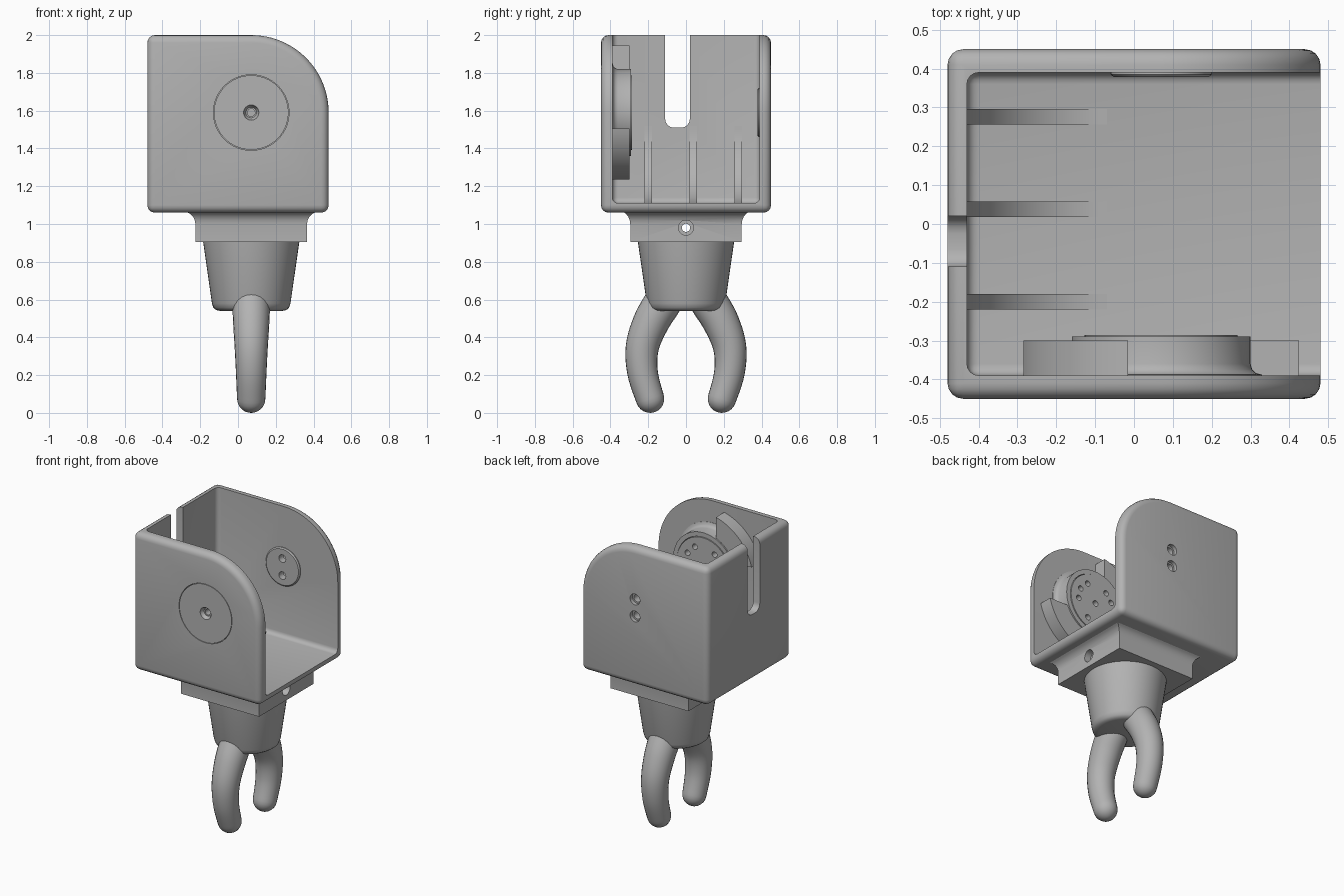
import bpy, bmesh, math
from mathutils import Vector

if "Cube" in bpy.data.objects:
    bpy.data.objects.remove(bpy.data.objects["Cube"], do_unlink=True)

GREY = (0.45, 0.45, 0.45, 1)
mat = bpy.data.materials.new("grey plastic")
mat.use_nodes = True
mat.diffuse_color = GREY
mat.node_tree.nodes["Principled BSDF"].inputs["Base Color"].default_value = GREY

CX, CZ = 0.07, 1.59      # pivot axis shared by both side walls


def loft(name, rings, bevel=0.0, segs=4):
    """Skin a list of equal-length point rings and cap both ends."""
    bm = bmesh.new()
    vs = [[bm.verts.new(p) for p in r] for r in rings]
    n = len(vs[0])
    for a, b in zip(vs, vs[1:]):
        for i in range(n):
            j = (i + 1) % n
            bm.faces.new((a[i], a[j], b[j], b[i]))
    bm.faces.new(vs[0])
    bm.faces.new(vs[-1])
    bmesh.ops.recalc_face_normals(bm, faces=bm.faces[:])
    if bevel:
        sharp = [e for e in bm.edges if e.calc_face_angle(0) > 0.5]
        bmesh.ops.bevel(bm, geom=sharp, offset=bevel, segments=segs,
                        profile=0.5, affect='EDGES', clamp_overlap=True)
    me = bpy.data.meshes.new(name)
    bm.to_mesh(me)
    bm.free()
    ob = bpy.data.objects.new(name, me)
    bpy.context.collection.objects.link(ob)
    me.materials.append(mat)
    return ob


def prism(name, pts, y0, y1, bevel=0.0):
    return loft(name, [[(x, y, z) for x, z in pts] for y in (y0, y1)], bevel)


def box(name, lo, hi, bevel=0.0):
    pts = [(lo[0], lo[2]), (hi[0], lo[2]), (hi[0], hi[2]), (lo[0], hi[2])]
    return prism(name, pts, lo[1], hi[1], bevel)


def turned(name, profile, axis, centre, n=48):
    """Revolve (radius, distance along axis) pairs."""
    rings = []
    for r, h in profile:
        ring = []
        for i in range(n):
            t = math.tau * i / n
            c, s = r * math.cos(t), r * math.sin(t)
            off = {'X': (h, c, s), 'Y': (c, h, s), 'Z': (c, s, h)}[axis]
            ring.append(Vector(centre) + Vector(off))
        rings.append(ring)
    return loft(name, rings)


def cut(ob, *cutters):
    """Subtract the cutters, then delete them."""
    for c in cutters:
        c.hide_render = True
        m = ob.modifiers.new("cut", 'BOOLEAN')
        m.operation, m.solver, m.object = 'DIFFERENCE', 'EXACT', c
        bpy.context.view_layer.objects.active = ob
        bpy.ops.object.modifier_apply(modifier=m.name)
        bpy.data.objects.remove(c, do_unlink=True)


def arc(cx, cz, rx, rz, a0, a1, n=20):
    ts = [math.radians(a0 + (a1 - a0) * i / n) for i in range(n + 1)]
    return [(cx + rx * math.cos(t), cz + rz * math.sin(t)) for t in ts]


def hole(r, y0, y1, dx=0, dz=0, n=24):
    return turned("hole_cutter", [(r, y0), (r, y1)], 'Y', (CX + dx, 0, CZ + dz), n)


# Open bracket: rounded block hollowed out, with a cable slot in the -x wall
outline = [(-0.48, 1.06), (0.48, 1.06)] + arc(CX, CZ, 0.41, 0.41, 0, 90, 24) + [(-0.48, 2.0)]
bracket = prism("bracket", outline, -0.45, 0.45, 0.04)
cut(bracket,
    box("inside_cutter", (-0.43, -0.39, 1.11), (0.8, 0.39, 2.4), 0.03),
    box("slot_cutter", (-0.7, -0.11, 1.51), (-0.38, 0.02, 2.3), 0.045),
    hole(0.2, -0.6, -0.3, n=64))

# Gussets between the floor and the -x wall
gusset = [(-0.45, 1.08), (-0.45, 1.52)] + arc(-0.07, 1.52, 0.36, 0.41, 180, 270) + [(-0.07, 1.08)]
for i, y in enumerate((-0.20, 0.038, 0.276)):
    prism(f"gusset_{i + 1}", gusset, y - 0.02, y + 0.02)

# Boss inside the front wall with a filleted foot
boss = turned("front_boss", [(0.26, -0.41), (0.26, -0.388), (0.244, -0.384), (0.234, -0.374),
                             (0.23, -0.36), (0.23, -0.29)], 'Y', (CX, 0, CZ), 64)
cut(boss, hole(0.2, -0.6, -0.2, n=64))

# Drive disc set into the boss, with a countersunk centre hole and screw holes
disc = turned("drive_disc", [(0.197, -0.45), (0.197, -0.286)], 'Y', (CX, 0, CZ), 64)
cut(disc, hole(0.02, -0.6, -0.2),
    turned("sink_cutter", [(0.042, -0.46), (0.04, -0.445), (0.028, -0.425)], 'Y', (CX, 0, CZ), 24))
for a in (62, 28, 129, -4, -63, -120, 158):
    t = math.radians(a)
    cut(disc, hole(0.019, -0.35, -0.2, 0.135 * math.cos(t), 0.135 * math.sin(t), 16))

# Two stop blocks on opposite quadrants around the boss
stop = [(0.085, 0.2), (0.155, 0.155), (0.2, 0.085)] + arc(0, 0, 0.365, 0.365, 13.5, 76.5)
for name, sx, sz in (("upper_stop", -1, 1), ("lower_stop", 1, -1)):
    prism(name, [(CX + sx * x, CZ + sz * z) for x, z in stop], -0.41, -0.30)

# Low pad inside the back wall, with two screw holes through pad and wall
pad = turned("back_pad", [(0.13, 0.42), (0.13, 0.385), (0.122, 0.378)], 'Y', (CX, 0, CZ))
for dz in (-0.058, 0.058):
    cut(pad, hole(0.026, 0.3, 0.6, dz=dz))
    cut(bracket, hole(0.026, 0.3, 0.6, dz=dz), hole(0.037, 0.425, 0.6, dz=dz))

# Mounting block under the bracket, flared where it meets the floor
flare = [(0, 0.905), (0, 1.0), (0.004, 1.02), (0.014, 1.04), (0.03, 1.055), (0.05, 1.065)]
rings = []
for d, z in flare:
    w, h = 0.295 + d, 0.295 + d * 0.8
    rings.append([(CX - w, -h, z), (CX + w, -h, z), (CX + w, h, z), (CX - w, h, z)])
block = loft("mounting_block", rings)
cut(block,
    turned("pin_cutter", [(0.022, -1), (0.022, 1)], 'X', (0, 0, 0.98), 24),
    turned("head_cutter", [(0.04, 0.32), (0.04, 0.6)], 'X', (0, 0, 0.98), 24))

# Tapered palm
palm = turned("palm", [(0.165, 0.54), (0.185, 0.544), (0.2, 0.556), (0.208, 0.58),
                       (0.255, 0.908)], 'Z', (CX, 0, 0))


def finger(name, side):
    """Curved round finger along (y, z, radius) points with a domed tip."""
    k = [(0.07, 0.68, 0.1), (0.12, 0.59, 0.1), (0.185, 0.48, 0.096), (0.231, 0.35, 0.088),
         (0.23, 0.215, 0.081), (0.19, 0.075, 0.075), (0.165, 0.02, 0.073)]
    k = [Vector(p) for p in k]
    path = []
    for i in range(1, len(k) - 2):
        a, b, c, d = k[i - 1:i + 3]
        for s in range(6):
            t = s / 6
            path.append(0.5 * (2 * b + (c - a) * t + (2 * a - 5 * b + 4 * c - d) * t * t
                               + (3 * b - a - 3 * c + d) * t ** 3))
    path = [k[0]] + path + [k[-2]]
    tip, way = path[-1], (path[-1] - path[-2])
    way.z = 0
    way.normalize()
    r = tip.z
    for a in (15, 30, 45, 60, 75, 86):
        t = math.radians(a)
        p = tip + way * r * math.sin(t)
        path.append(Vector((p.x, p.y, r * math.cos(t))))
    rings = []
    for i, p in enumerate(path):
        tan = path[min(i + 1, len(path) - 1)] - path[max(i - 1, 0)]
        ny, nz = Vector((-tan.y, tan.x)).normalized()
        ring = []
        for j in range(24):
            u = math.tau * j / 24
            c, s = p.z * math.cos(u), p.z * math.sin(u)
            ring.append((CX + c, side * (p.x + ny * s), p.y + nz * s))
        rings.append(ring)
    return loft(name, rings)


finger("front_finger", -1)
finger("back_finger", 1)

# Smooth shading with sharp edges kept
bpy.ops.object.select_all(action='DESELECT')
for ob in bpy.context.scene.objects:
    if ob.type == 'MESH':
        ob.select_set(True)
        bpy.context.view_layer.objects.active = ob
bpy.ops.object.shade_smooth_by_angle(angle=math.radians(35))
